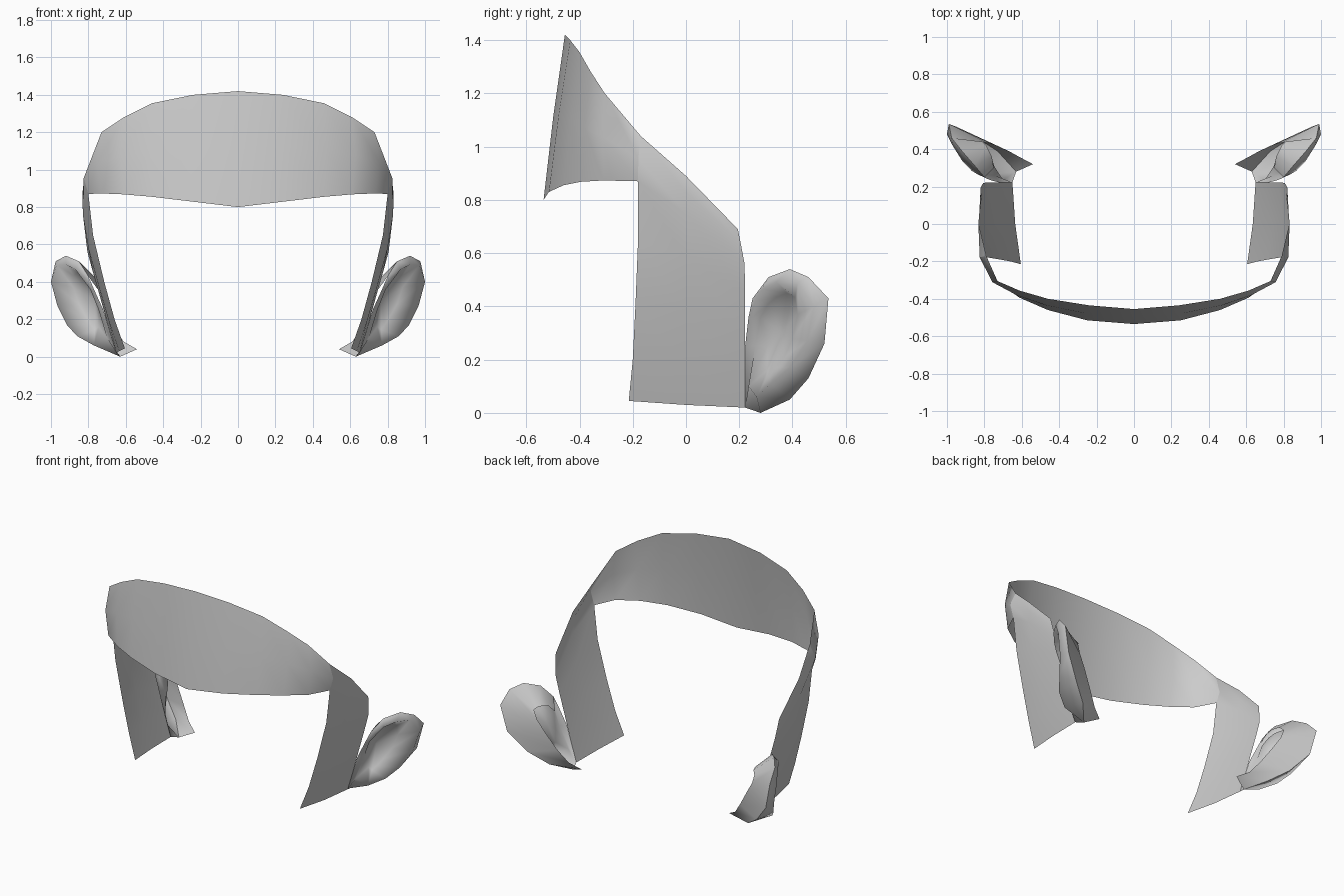
import bpy, bmesh
from mathutils import Vector


def sheet(name, rows, closed=False, center=None, facing=(0, -1, 0)):
    """Loft a sheet through rows of points, then mirror it across x = 0."""
    bm = bmesh.new()
    grid = [[bm.verts.new(p) for p in row] for row in rows]
    n = len(grid[0])
    last = n if closed else n - 1
    for a, b in zip(grid, grid[1:]):
        for i in range(last):
            j = (i + 1) % n
            bm.faces.new((a[i], a[j], b[j], b[i]))
    if center:
        c = bm.verts.new(center)
        for i in range(n):
            bm.faces.new((grid[-1][i], grid[-1][(i + 1) % n], c))
    bmesh.ops.remove_doubles(bm, verts=bm.verts, dist=0.0005)
    bmesh.ops.recalc_face_normals(bm, faces=bm.faces)
    # turn the sheet so its last face looks outwards
    bm.faces.ensure_lookup_table()
    if bm.faces[-1].normal.dot(Vector(facing)) < 0:
        bmesh.ops.reverse_faces(bm, faces=bm.faces)
    for f in bm.faces:
        f.smooth = True
    me = bpy.data.meshes.new(name)
    bm.to_mesh(me)
    bm.free()
    ob = bpy.data.objects.new(name, me)
    bpy.context.collection.objects.link(ob)
    mod = ob.modifiers.new("mirror", 'MIRROR')
    mod.use_clip = True
    mod.merge_threshold = 0.001
    return ob


def mid(a, b, bulge=(0, 0, 0)):
    return tuple((p + q) / 2 + d for p, q, d in zip(a, b, bulge))


# forehead band: upper edge, slightly bowed middle, lower edge
top = [(0, -.455, 1.42), (.24, -.435, 1.40), (.46, -.40, 1.355),
       (.61, -.357, 1.28), (.73, -.305, 1.20), (.79, -.17, 1.04)]
low = [(0, -.535, .80), (.25, -.515, .83), (.46, -.46, .855),
       (.61, -.395, .868), (.735, -.31, .873), (.80, -.18, .87)]
middle = [mid(a, b, (.006 * i, -.004, 0)) for i, (a, b) in enumerate(zip(top, low))]
sheet("forehead_band", [top, middle, low])

# cheek panels: front, middle and back columns, running downwards
front = [top[-1], middle[-1], low[-1], (.775, -.18, .65), (.715, -.19, .40),
         (.66, -.20, .20), (.605, -.215, .045)]
centre = [(.83, 0, .89), (.832, 0, .83), (.828, 0, .75), (.80, 0, .58),
          (.745, 0, .38), (.69, 0, .19), (.635, 0, .03)]
back = [(.82, .195, .69), (.815, .205, .64), (.805, .22, .56), (.775, .222, .45),
        (.735, .222, .31), (.69, .222, .15), (.65, .222, .02)]
sheet("cheek_panel", [front, centre, back], facing=(1, 0, 0))

# ears: outer rim, forward crest and bowl, each running front -> top -> lobe
rim = [(.72, .222, .25), (.77, .235, .36), (.80, .25, .43), (.85, .31, .51),
       (.92, .39, .54), (.975, .46, .51), (.99, .535, .43), (.95, .52, .26),
       (.84, .46, .13), (.73, .39, .05), (.63, .28, 0), (.65, .222, .02)]
crest = [(.745, .26, .25), (.79, .25, .36), (.835, .265, .42), (.868, .285, .465),
         (.92, .34, .493), (.97, .42, .49), (1.0, .48, .40), (.965, .455, .27),
         (.915, .39, .17), (.86, .32, .11), (.77, .265, .06), (.70, .235, .10)]
bowl = [(.745, .305, .25), (.775, .28, .36), (.80, .31, .41), (.82, .34, .435),
        (.85, .38, .45), (.88, .41, .435), (.88, .42, .37), (.85, .40, .28),
        (.81, .37, .21), (.785, .335, .17), (.765, .31, .145), (.745, .305, .16)]
sheet("ear", [rim, crest, bowl], True, (.765, .36, .30), (1, -1, 0))

# back of the ears, ending in the small flap at the lobe
inner = [(.75, .30, .36), (.76, .36, .42), (.79, .42, .43), (.81, .44, .41),
         (.79, .435, .35), (.74, .42, .27), (.67, .39, .16), (.61, .357, .08),
         (.54, .32, .04)]
sheet("ear_back", [rim[2:11], inner], facing=(-1, 1, 0))
